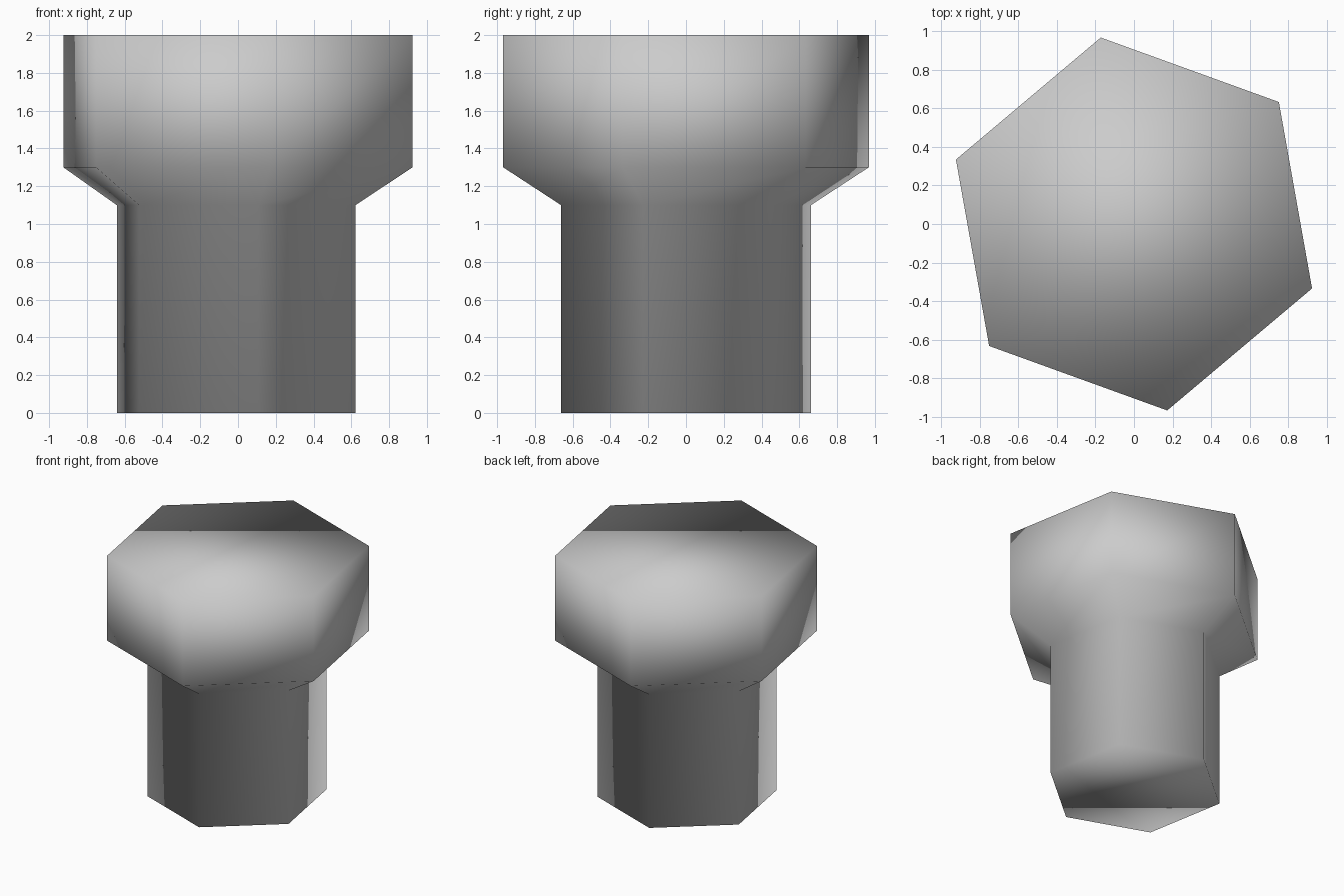
import bpy
import bmesh
from math import cos, sin, radians

cube = bpy.data.objects.get("Cube")
if cube:
    bpy.data.objects.remove(cube, do_unlink=True)

SIDES = 6
TURN = radians(40.1)

# Light grey metal
steel = bpy.data.materials.new("light_grey")
steel.use_nodes = True
grey = (0.6, 0.6, 0.6, 1.0)
steel.diffuse_color = grey
steel.node_tree.nodes["Principled BSDF"].inputs["Base Color"].default_value = grey


def hex_ring(bm, radius, z, shift):
    """One six-sided cross-section at height z."""
    angles = [TURN + radians(360 / SIDES) * i for i in range(SIDES)]
    return [bm.verts.new((radius * cos(a) + shift, radius * sin(a), z)) for a in angles]


# Shank, flared collar and wide head as one lofted hexagonal profile
profile = [(0.672, 0.0, -0.01), (0.672, 1.1, -0.01), (0.983, 1.3, 0.0), (0.983, 2.0, 0.0)]
bm = bmesh.new()
rings = [hex_ring(bm, *section) for section in profile]
for low, high in zip(rings, rings[1:]):
    for i in range(SIDES):
        j = (i + 1) % SIDES
        bm.faces.new((low[i], low[j], high[j], high[i]))

# End caps
bm.faces.new(list(reversed(rings[0])))
bm.faces.new(rings[-1])
bmesh.ops.recalc_face_normals(bm, faces=bm.faces)

# Soft shading across every edge
for face in bm.faces:
    face.smooth = True

mesh = bpy.data.meshes.new("hexagonal_bolt")
bm.to_mesh(mesh)
bm.free()
mesh.materials.append(steel)
bolt = bpy.data.objects.new("hexagonal_bolt", mesh)
bpy.context.collection.objects.link(bolt)
